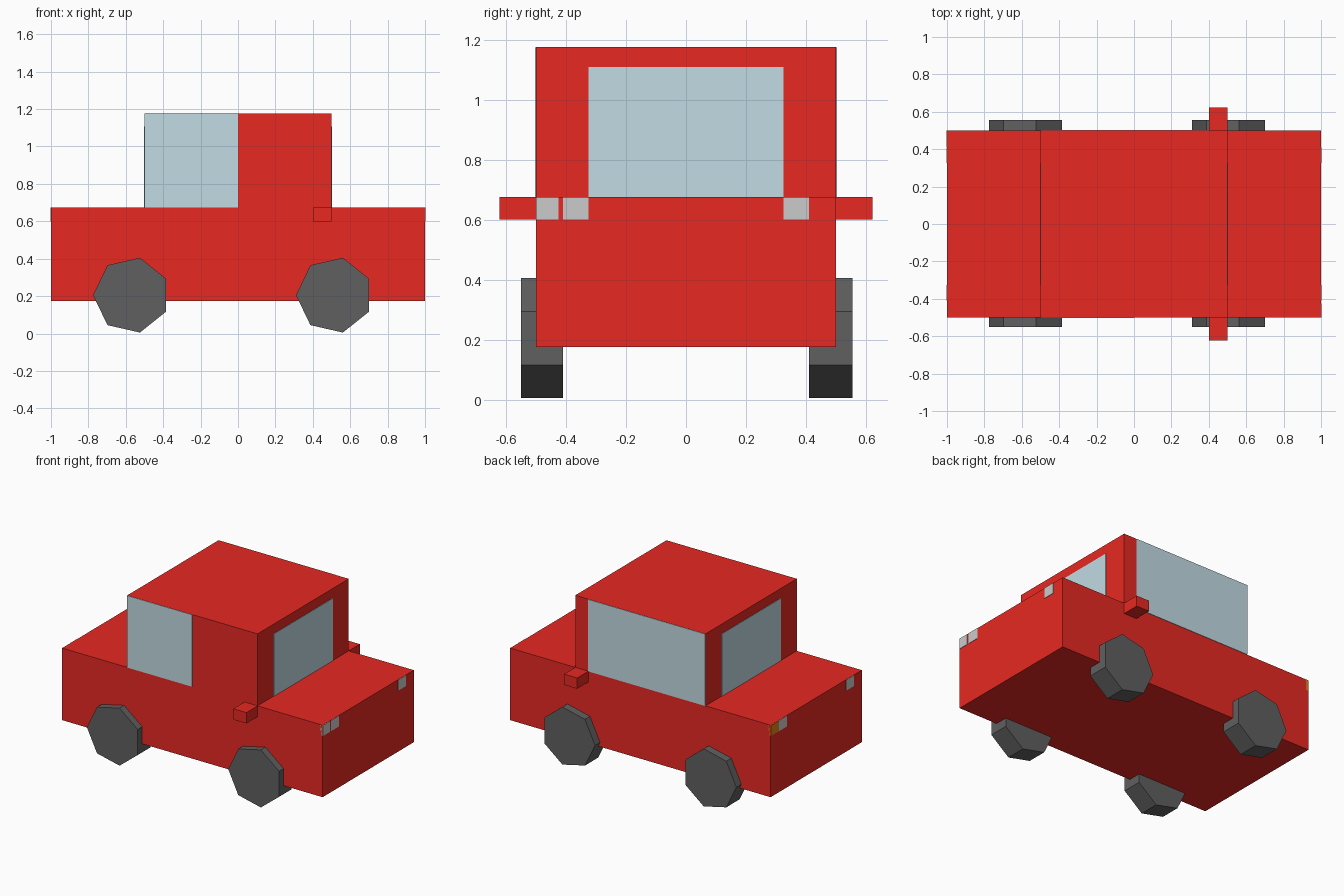
import bpy, bmesh
from math import sin, cos, pi

if "Cube" in bpy.data.objects:
    bpy.data.objects.remove(bpy.data.objects["Cube"])


def material(name, r, g, b):
    m = bpy.data.materials.new(name)
    m.diffuse_color = (r, g, b, 1)
    m.use_nodes = True
    m.node_tree.nodes["Principled BSDF"].inputs["Base Color"].default_value = m.diffuse_color
    return m


RED = material("red_paint", 0.8, 0.022, 0.016)
GLASS = material("glass", 0.54, 0.71, 0.77)
RUBBER = material("rubber", 0.117, 0.117, 0.117)
AMBER = material("amber", 0.75, 0.22, 0.01)


def finish(name, bm, mat):
    bmesh.ops.recalc_face_normals(bm, faces=bm.faces[:])
    me = bpy.data.meshes.new(name)
    bm.to_mesh(me)
    bm.free()
    if mat:
        me.materials.append(mat)
    ob = bpy.data.objects.new(name, me)
    bpy.context.collection.objects.link(ob)
    return ob


def box(name, x, y, z, mat=None):
    bm = bmesh.new()
    bmesh.ops.create_cube(bm, size=1)
    for v in bm.verts:
        for i, (a, b) in enumerate((x, y, z)):
            v.co[i] = (a + b) / 2 + v.co[i] * (b - a)
    return finish(name, bm, mat)


def wheel(name, x, y0, y1, r=0.205):
    bm = bmesh.new()
    ring = [bm.verts.new((x + r * cos(pi + k * 2 * pi / 7), y0,
                          0.205 + r * sin(pi + k * 2 * pi / 7))) for k in range(7)]
    face = bm.faces.new(ring)
    ext = bmesh.ops.extrude_face_region(bm, geom=[face], use_keep_orig=True)
    moved = [g for g in ext["geom"] if isinstance(g, bmesh.types.BMVert)]
    bmesh.ops.translate(bm, verts=moved, vec=(0, y1 - y0, 0))
    return finish(name, bm, RUBBER)


T = 0.003  # how far panes and lamps stand proud

# Body and cabin
box("body", (-1, 1), (-0.5, 0.5), (0.175, 0.675), RED)
box("cabin", (-0.5, 0.5), (-0.5, 0.5), (0.675, 1.175), RED)

# Wheels, seven-sided
for label, x in (("rear", -0.57), ("front", 0.515)):
    wheel(label + "_wheel_near", x, -0.55, -0.41)
    wheel(label + "_wheel_far", x, 0.41, 0.555)

# Side mirrors
for label, s in (("near", -1), ("far", 1)):
    box("mirror_" + label, (0.4, 0.5), sorted((s * 0.45, s * 0.622)), (0.6, 0.675), RED)

# Windscreen, rear window and lamps on both ends
for label, s in (("front", 1), ("rear", -1)):
    box(label + "_window", sorted((s * 0.49, s * (0.5 + T))), (-0.325, 0.325), (0.675, 1.108), GLASS)
    lamp_x = sorted((s * 0.98, s * (1 + T)))
    for side, t in (("near", -1), ("far", 1)):
        box(f"{label}_lamp_{side}", lamp_x, sorted((t * 0.325, t * 0.41)), (0.6, 0.674))

# Extra corner lamps
box("front_corner_lamp", (0.98, 1 + T), (-0.5, -0.425), (0.6, 0.674))
box("rear_corner_lamp", (-1 - T, -0.98), (0.412, 0.5), (0.6, 0.674), AMBER)

# Side windows
box("side_window_near", (-0.5, 0), (-0.5 - T, -0.49), (0.675, 1.174), GLASS)
box("side_window_far", (-0.5, 0.4), (0.49, 0.5 + T), (0.675, 1.174), GLASS)
